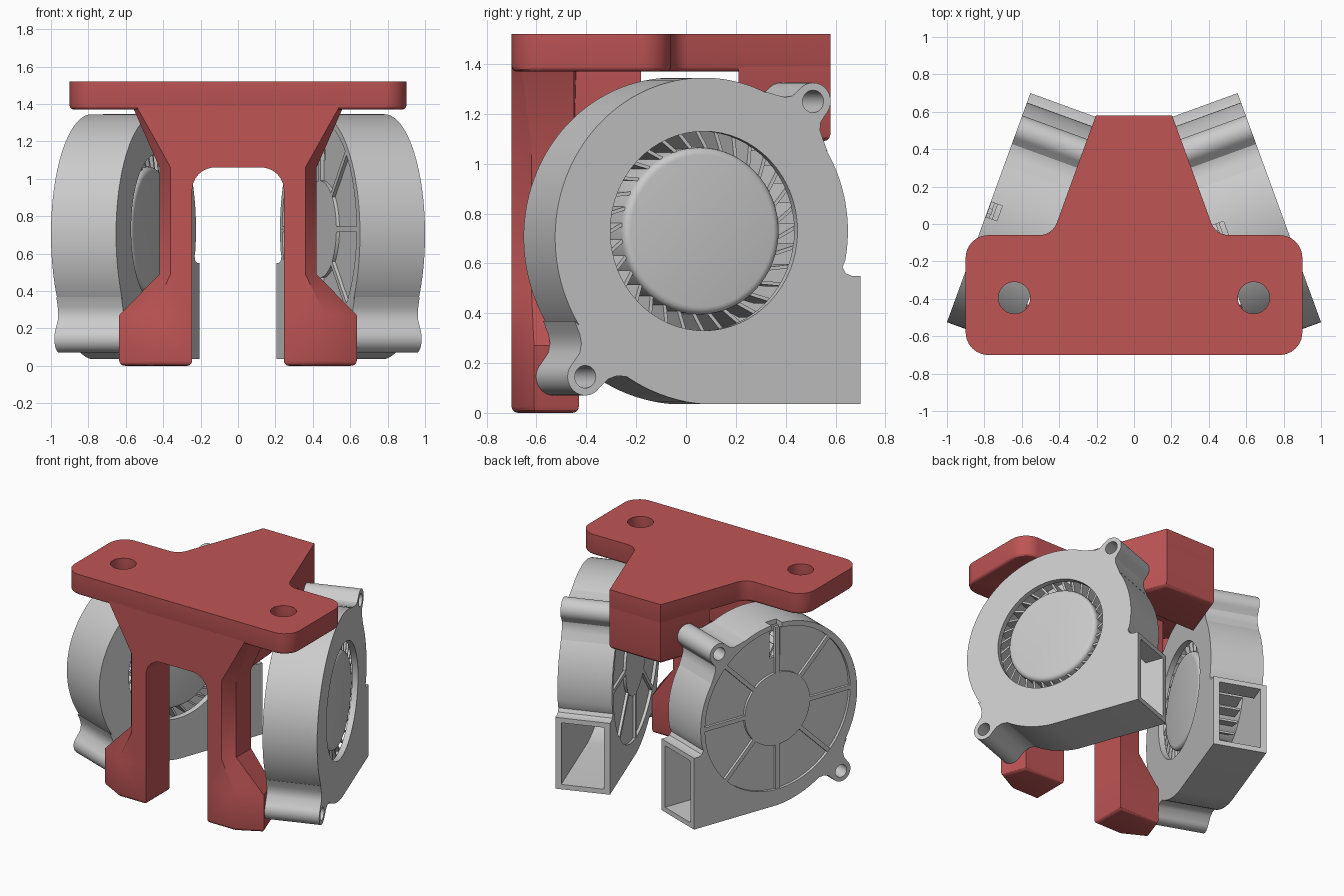
import bpy, bmesh, math
from mathutils import Vector, Matrix

if "Cube" in bpy.data.objects:
    bpy.data.objects.remove(bpy.data.objects["Cube"])

PLAN = Matrix.Identity(4)                                             # profile in x, y
FRONT = Matrix(((1, 0, 0, 0), (0, 0, -1, 0), (0, 1, 0, 0), (0, 0, 0, 1)))  # profile in x, z
SIDE = Matrix(((0, 0, 1, 0), (1, 0, 0, 0), (0, 1, 0, 0), (0, 0, 0, 1)))    # profile in y, z
red = bpy.data.materials.new("bracket_red")
red.diffuse_color = (0.52, 0.09, 0.09, 1)
red.use_nodes = True
red.node_tree.nodes["Principled BSDF"].inputs["Base Color"].default_value = red.diffuse_color


def link(name, mesh, mat=None):
    ob = bpy.data.objects.new(name, mesh)
    bpy.context.collection.objects.link(ob)
    if mat:
        mesh.materials.clear()
        mesh.materials.append(mat)
    return ob


def smooth(ob):
    bpy.ops.object.select_all(action='DESELECT')
    ob.select_set(True)
    bpy.context.view_layer.objects.active = ob
    bpy.ops.object.shade_smooth_by_angle(angle=math.radians(30))


def prism(name, loops, lo, hi, frame, mat=None):
    """Extrude closed 2D loops (inner loops are holes) from lo to hi along the frame normal."""
    cu = bpy.data.curves.new(name, 'CURVE')
    cu.dimensions, cu.fill_mode, cu.extrude = '2D', 'BOTH', (hi - lo) / 2
    for loop in loops:
        sp = cu.splines.new('POLY')
        sp.points.add(len(loop) - 1)
        for p, q in zip(sp.points, loop):
            p.co = (q[0], q[1], 0, 1)
        sp.use_cyclic_u = True
    tmp = link(name + "_tmp", cu)
    mesh = bpy.data.meshes.new_from_object(tmp.evaluated_get(bpy.context.evaluated_depsgraph_get()))
    bpy.data.objects.remove(tmp)
    bm = bmesh.new()
    bm.from_mesh(mesh)
    bmesh.ops.remove_doubles(bm, verts=bm.verts, dist=1e-5)
    bmesh.ops.transform(bm, matrix=frame @ Matrix.Translation((0, 0, (lo + hi) / 2)), verts=bm.verts)
    bmesh.ops.recalc_face_normals(bm, faces=bm.faces)
    bm.to_mesh(mesh)
    bm.free()
    mesh.name = name
    return link(name, mesh, mat)


def circle(c, r, n=64):
    return [(c[0] + r * math.cos(2 * math.pi * i / n), c[1] + r * math.sin(2 * math.pi * i / n)) for i in range(n)]


def rounded(pts, n=8):
    """Polygon from (x, y, corner radius)."""
    out = []
    for i, (x, y, r) in enumerate(pts):
        p = Vector((x, y))
        if r == 0:
            out.append((x, y))
            continue
        a = (Vector(pts[i - 1][:2]) - p).normalized()
        b = (Vector(pts[(i + 1) % len(pts)][:2]) - p).normalized()
        half = a.angle(b) / 2
        c = p + (a + b).normalized() * r / math.sin(half)
        s, e = p + a * r / math.tan(half) - c, p + b * r / math.tan(half) - c
        out += [tuple(c + s.lerp(e, k / n).normalized() * r) for k in range(n + 1)]
    return out


def bevel_bottom(ob, width):
    bm = bmesh.new()
    bm.from_mesh(ob.data)
    low = min(v.co.z for v in bm.verts)
    edges = [e for e in bm.edges if all(v.co.z < low + 1e-4 for v in e.verts)
             and any(abs(f.normal.z) < 0.5 for f in e.link_faces)]
    bmesh.ops.bevel(bm, geom=edges, offset=width, segments=3, profile=0.5, affect='EDGES')
    bm.to_mesh(ob.data)
    bm.free()
    smooth(ob)


# Bracket: top plate with two screw holes
half = [(0.9, -0.7, 0.12), (0.9, -0.06, 0.12), (0.437, -0.06, 0.1), (0.204, 0.58, 0)]
plate = half + [(-x, y, r) for x, y, r in reversed(half)]
bevel_bottom(prism("top_plate", [rounded(plate)] + [circle((s * 0.64, -0.395), 0.085, 40) for s in (1, -1)],
                   1.37, 1.52, PLAN, red), 0.02)
# Bracket: rear block between the blowers, arch and web under the plate
bevel_bottom(prism("rear_block", [[(-0.338, 0.21), (0.338, 0.21), (0.204, 0.58), (-0.204, 0.58)]],
                   1.09, 1.4, PLAN, red), 0.03)
arch = [(-0.27, 1.4, 0), (-0.27, 0.9, 0), (-0.245, 0.9, 0), (-0.245, 1.06, 0.12),
        (0.245, 1.06, 0.12), (0.245, 0.9, 0), (0.27, 0.9, 0), (0.27, 1.4, 0)]
smooth(prism("front_arch", [rounded(arch)], 0.43, 0.7, FRONT, red))
bevel_bottom(prism("rear_web", [[(-0.42, -0.46), (0.42, -0.46), (0.40, -0.18), (-0.40, -0.18)]],
                   1.06, 1.4, PLAN, red), 0.03)


# Bracket: legs lofted from foot to slim column to flared top
def leg(name, side):
    foot = [(0.245, -0.7), (0.465, -0.7), (0.635, -0.61), (0.571, -0.43), (0.245, -0.43)]
    column = [(0.245, -0.7), (0.36, -0.7), (0.42, -0.62), (0.42, -0.45), (0.245, -0.43)]
    flare = [(0.245, -0.7), (0.55, -0.7), (0.57, -0.66), (0.57, -0.45), (0.245, -0.43)]
    bm = bmesh.new()
    rings = [[bm.verts.new((side * x, y, z)) for x, y in ring]
             for ring, z in ((foot, 0), (foot, 0.27), (column, 0.49), (column, 1.06), (flare, 1.4))]
    for a, b in zip(rings, rings[1:]):
        for i in range(5):
            bm.faces.new((a[i], a[(i + 1) % 5], b[(i + 1) % 5], b[i]))
    bm.faces.new(rings[0])
    bm.faces.new(rings[-1])
    bmesh.ops.recalc_face_normals(bm, faces=bm.faces)
    me = bpy.data.meshes.new(name)
    bm.to_mesh(me)
    bm.free()
    bevel_bottom(link(name, me, red), 0.025)


leg("leg_right", 1)
leg("leg_left", -1)

# Blower, built about its own centre with the intake on +X
C = (-0.2, 0.73)


def radius(deg):
    return 0.615 + 0.08 * max(0, (deg - 90) / 180) ** 2


def spiral(start, inset, n=90):
    degs = [start + (270 - start) * i / n for i in range(n + 1)]
    return [(C[0] + (radius(d) - inset) * math.cos(math.radians(d)),
             C[1] + (radius(d) - inset) * math.sin(math.radians(d))) for d in degs]


outer = [(0.468, 0.55), (0.43, 0.55), (0.405, 0.56), (0.392, 0.585)] + spiral(-11, 0) + [(0.468, 0.035)]
inner = [(0.468, 0.515)] + spiral(-21.8, 0.035) + [(0.468, 0.07)]
parts = [
    prism("blower_wall", [outer + inner[::-1]], -0.15, 0.15, SIDE),
    prism("blower_back", [outer], -0.165, -0.145, SIDE),
    prism("blower_back_rim", [outer, circle(C, 0.58)], -0.185, -0.165, SIDE),
]
# Cable notch through the top of the back side
notch = prism("notch_cutter", [[(-0.235, 1.1), (-0.15, 1.1), (-0.15, 1.45), (-0.235, 1.45)]], -0.2, -0.12, SIDE)
notch.hide_render = True
for ob in parts:
    mod = ob.modifiers.new("notch", 'BOOLEAN')
    mod.object, mod.operation, mod.solver = notch, 'DIFFERENCE', 'EXACT'
    bpy.context.view_layer.objects.active = ob
    bpy.ops.object.modifier_apply(modifier=mod.name)
bpy.data.objects.remove(notch)
parts.append(prism("blower_front", [outer, circle(C, 0.40)], 0.145, 0.185, SIDE))
parts.append(prism("blower_back_hub", [circle(C, 0.26)], -0.183, -0.16, SIDE))


# Back ribs and impeller blades: thin radial bars
def bars(name, count, r0, r1, width, lo, hi, lean):
    bm = bmesh.new()
    for i in range(count):
        m = (Matrix.Translation((0, *C)) @ Matrix.Rotation(2 * math.pi * i / count, 4, 'X')
             @ Matrix.Translation(((lo + hi) / 2, (r0 + r1) / 2, 0)) @ Matrix.Rotation(lean, 4, 'X')
             @ Matrix.Diagonal((hi - lo, r1 - r0, width, 1)))
        bmesh.ops.create_cube(bm, size=1, matrix=m)
    me = bpy.data.meshes.new(name)
    bm.to_mesh(me)
    bm.free()
    return link(name, me)


parts.append(bars("blower_back_ribs", 8, 0.25, 0.59, 0.03, -0.183, -0.16, 0))
parts.append(bars("impeller_blades", 32, 0.325, 0.435, 0.014, -0.11, 0.14, 0.5))

# Impeller hub with a rounded front edge
bm = bmesh.new()
bmesh.ops.create_cone(bm, cap_ends=True, segments=64, radius1=0.335, radius2=0.335, depth=0.31,
                      matrix=Matrix.Translation((0.01, *C)) @ Matrix.Rotation(math.pi / 2, 4, 'Y'))
rim = [e for e in bm.edges if all(v.co.x > 0.1 for v in e.verts)]
bmesh.ops.bevel(bm, geom=rim, offset=0.03, segments=4, profile=0.5, affect='EDGES')
hub = bpy.data.meshes.new("impeller_hub")
bm.to_mesh(hub)
bm.free()
parts.append(link("impeller_hub", hub))

# Screw tabs blending into the housing
for name, c, r in (("tab_top", (0.266, 1.25), 0.615), ("tab_bottom", (-0.707, 0.145), 0.66)):
    d = Vector((c[0] - C[0], c[1] - C[1]))
    gap = d.length - r
    d.normalize()
    t = Vector((-d.y, d.x))
    side = [(-gap * 0.5, 0.08), (-gap * 0.8, 0.1), (-gap, 0.13), (-gap - 0.025, 0.18)]
    cap = [(0.075 * math.cos(a), 0.075 * math.sin(a)) for a in (math.pi * (i / 20 - 0.5) for i in range(21))]
    loop = [(u, -w) for u, w in reversed(side)] + cap + side
    loop = [tuple(Vector(c) + d * u + t * w) for u, w in loop]
    parts.append(prism(name, [loop, circle(c, 0.045, 32)], -0.185, 0.185, SIDE))

# Place the same blower on both sides, toed in by 20 degrees
for ob in parts:
    smooth(ob)
    base = ob.name
    twin = link(base + "_left", ob.data)
    ob.name = base + "_right"
    for o, s in ((ob, 1), (twin, -1)):
        o.matrix_world = Matrix.Rotation(s * math.radians(20), 4, 'Z') @ Matrix.Translation((s * 0.575, 0, 0))
